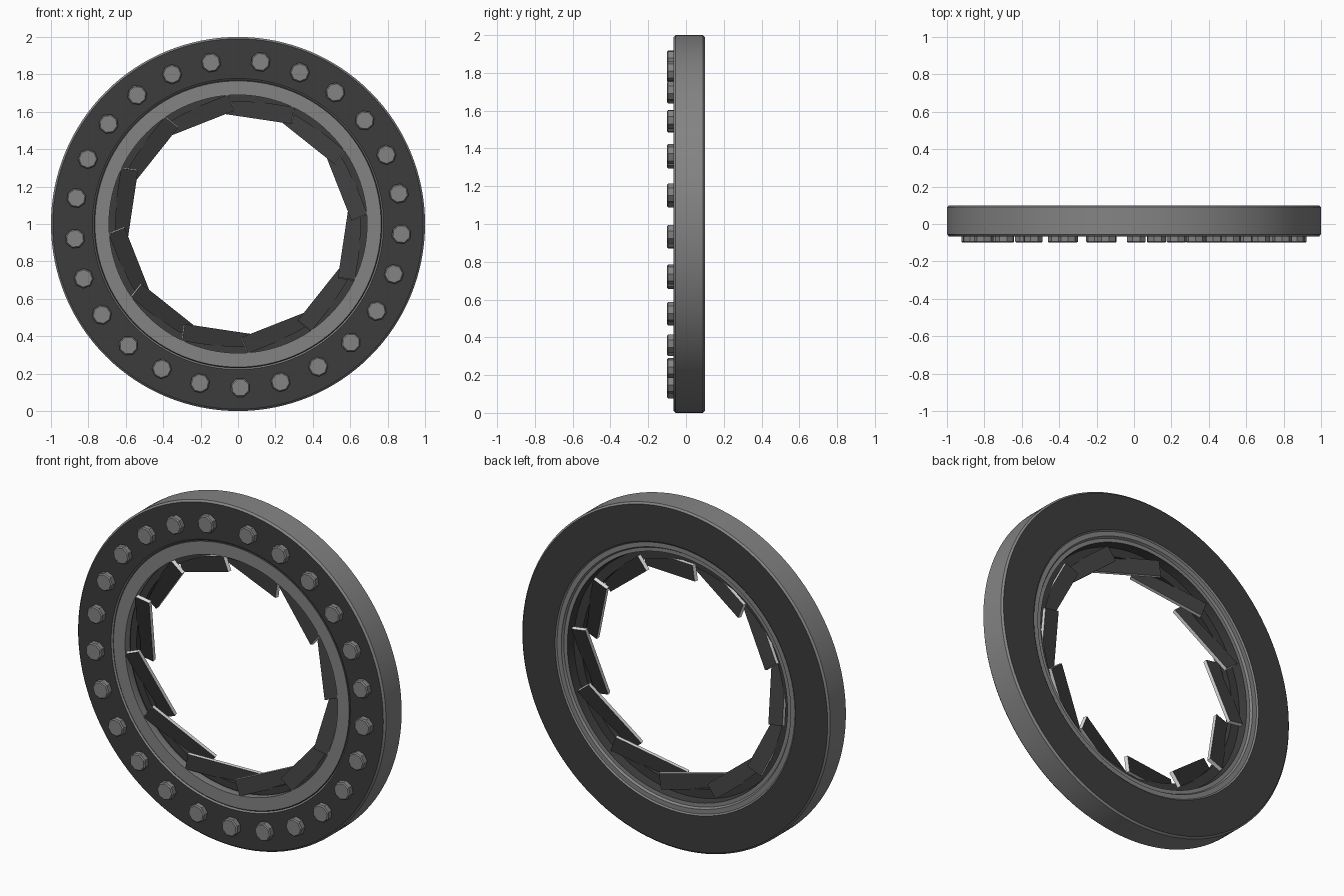
import bpy, bmesh, math
from mathutils import Matrix, Vector

if "Cube" in bpy.data.objects:
    bpy.data.objects.remove(bpy.data.objects["Cube"])

CENTRE = Vector((0, 0, 1))


def material(name, value):
    m = bpy.data.materials.new(name)
    m.diffuse_color = (value, value, value, 1)
    m.use_nodes = True
    m.node_tree.nodes["Principled BSDF"].inputs["Base Color"].default_value = m.diffuse_color
    return m


GREY = material("mid_grey", 0.23)
DARK = material("dark_grey", 0.045)
PALE = material("pale_grey", 0.75)


def finish(name, bm, mats, smooth=False):
    bmesh.ops.recalc_face_normals(bm, faces=bm.faces[:])
    me = bpy.data.meshes.new(name)
    bm.to_mesh(me)
    bm.free()
    for m in mats:
        me.materials.append(m)
    ob = bpy.data.objects.new(name, me)
    bpy.context.collection.objects.link(ob)
    if smooth:
        bpy.ops.object.select_all(action='DESELECT')
        bpy.context.view_layer.objects.active = ob
        ob.select_set(True)
        bpy.ops.object.shade_smooth_by_angle(angle=math.radians(30))
    return ob


def revolve(name, profile, mats, n=128):
    """Closed (radius, y, material) profile turned about the y axis;
    each material belongs to the segment that follows its point."""
    bm = bmesh.new()
    rings = []
    for i in range(n):
        a = 2 * math.pi * i / n
        rings.append([bm.verts.new((r * math.cos(a), y, 1 + r * math.sin(a)))
                      for r, y, _ in profile])
    k = len(profile)
    for i in range(n):
        p, q = rings[i], rings[(i + 1) % n]
        for j in range(k):
            f = bm.faces.new((p[j], p[(j + 1) % k], q[(j + 1) % k], q[j]))
            f.material_index = profile[j][2]
    return finish(name, bm, mats, True)


# Main ring: grey rim, dark front and back faces, grey inner flanges
revolve("outer_ring", [
    (1.0, -0.055, 0), (1.0, 0.09, 0), (0.99, 0.10, 1),      # rim, back face
    (0.78, 0.10, 0), (0.772, 0.093, 0), (0.745, 0.093, 0),  # back flange
    (0.737, 0.08, 0), (0.715, 0.08, 1), (0.705, 0.02, 1),   # back step, dark bore
    (0.69, -0.02, 0), (0.69, -0.062, 0),                    # front bore
    (0.765, -0.062, 1), (0.77, -0.058, 0), (0.778, -0.066, 1),
    (0.99, -0.066, 0)], [GREY, DARK])

# Dark ring that carries the blades
revolve("blade_carrier", [(0.655, -0.005, 0), (0.655, 0.03, 0),
                          (0.71, 0.03, 0), (0.71, -0.005, 0)], [DARK])


def around(angle):
    """Places +x outward at this angle round the ring."""
    return Matrix.Translation(CENTRE) @ Matrix.Rotation(-angle, 4, 'Y')


# Overlapping tilted blades with pale edges
TILT = math.radians(17)
for i in range(12):
    bm = bmesh.new()
    size = Matrix.Diagonal((0.092, 0.022, 0.43, 1))
    bmesh.ops.create_cube(bm, size=1, matrix=size)
    for f in bm.faces:
        f.material_index = 0 if abs(f.normal.y) > 0.5 else 1
    place = (around(math.radians(21.5 + 30 * i)) @ Matrix.Translation((0.617, 0.012, 0))
             @ Matrix.Rotation(-TILT, 4, 'X'))
    # the clockwise end (local -z) comes to the front
    low = (place @ Matrix.Rotation(0, 4, 'X')) @ Vector((0, 0, -0.2))
    if low.y > 0.012:
        place = place @ Matrix.Rotation(2 * TILT, 4, 'X')
    bmesh.ops.transform(bm, matrix=place, verts=bm.verts[:])
    finish("blade_%02d" % (i + 1), bm, [DARK, PALE])

# Bolt heads round the front face
for i in range(25):
    bm = bmesh.new()
    a = math.radians(82.1 - 14.275 * i)
    pos = CENTRE + Vector((0.875 * math.cos(a), -0.081, 0.875 * math.sin(a)))
    m = Matrix.Translation(pos) @ Matrix.Rotation(math.radians(90), 4, 'X') @ \
        Matrix.Rotation(a + math.pi / 8, 4, 'Z')
    bmesh.ops.create_cone(bm, cap_ends=True, segments=8, radius1=0.053,
                          radius2=0.053, depth=0.038, matrix=m)
    edges = [e for e in bm.edges if all(v.co.y < -0.09 for v in e.verts)]
    bmesh.ops.bevel(bm, geom=edges, offset=0.006, segments=1, affect='EDGES')
    finish("bolt_%02d" % (i + 1), bm, [GREY])
